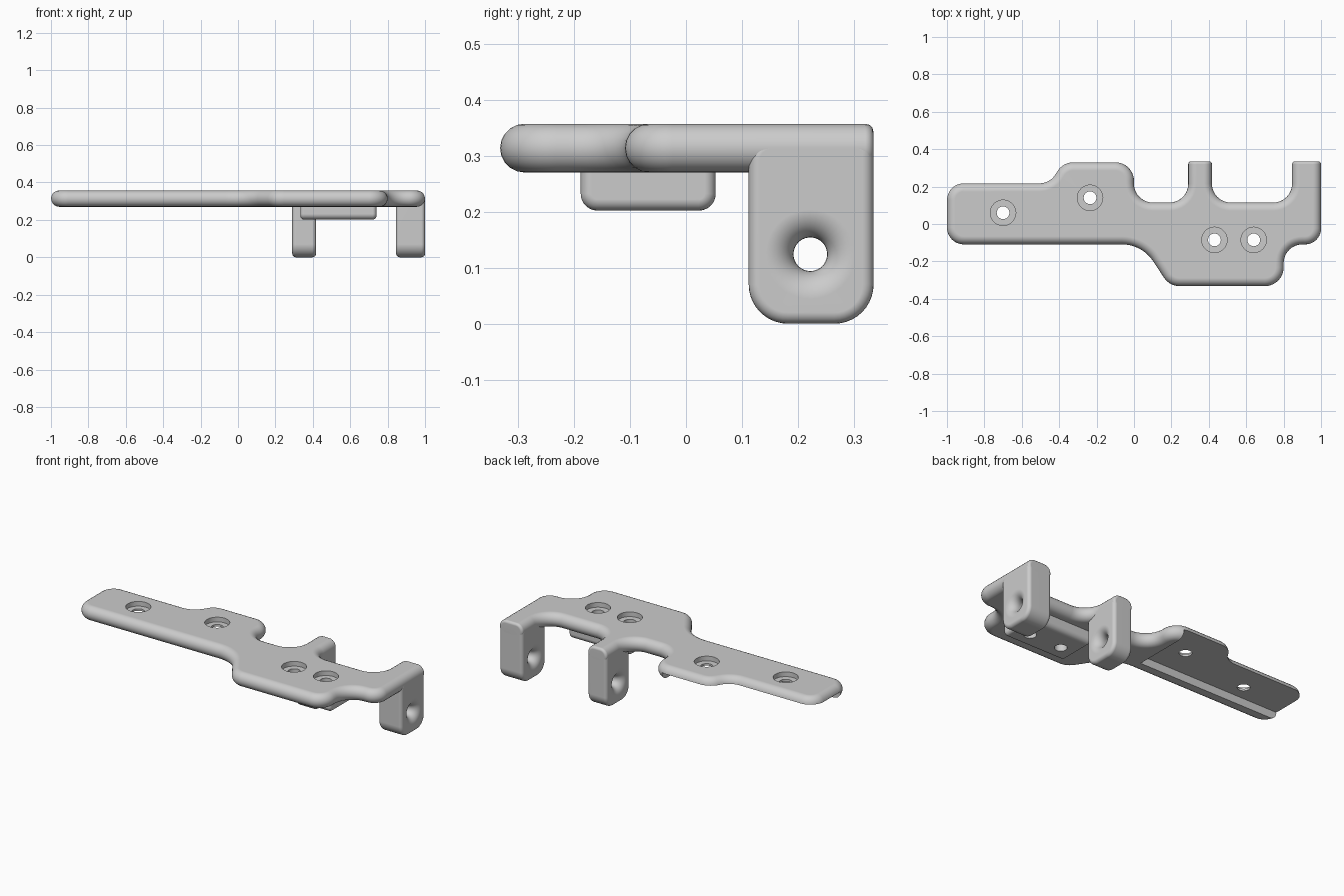
import bpy, bmesh
from math import sin, cos, pi
from mathutils import Vector, Matrix

if "Cube" in bpy.data.objects:
    bpy.data.objects.remove(bpy.data.objects["Cube"])

GREY = (0.6, 0.6, 0.6, 1)
grey = bpy.data.materials.new("plain_grey")
grey.use_nodes = True
grey.diffuse_color = GREY
grey.node_tree.nodes["Principled BSDF"].inputs["Base Color"].default_value = GREY

TOP, ROUND, BACK = 0.357, 0.0435, 0.335      # plate top, edge radius, rear end


def outline(corners, inset, seg=10):
    """Polygon of (u, v, fillet radius) corners, offset inwards."""
    pts = []
    for i, (u, v, r) in enumerate(corners):
        p = Vector((u, v))
        d0 = (p - Vector(corners[i - 1][:2])).normalized()
        d1 = (Vector(corners[(i + 1) % len(corners)][:2]) - p).normalized()
        n0, n1 = Vector((-d0.y, d0.x)), Vector((-d1.y, d1.x))
        turn = -d0.angle_signed(d1)
        side = 1 if turn > 0 else -1
        centre = p + (n0 + n1) / (1 + n0.dot(n1)) * r * side
        for k in range(seg + 1):
            n = Matrix.Rotation(turn * k / seg, 2) @ n0
            pts.append(centre + n * (inset - side * r))
    return pts


def make_object(name, bm):
    bmesh.ops.recalc_face_normals(bm, faces=bm.faces)
    me = bpy.data.meshes.new(name)
    bm.to_mesh(me)
    bm.free()
    me.materials.append(grey)
    ob = bpy.data.objects.new(name, me)
    bpy.context.collection.objects.link(ob)
    return ob


def skin(bm, rings):
    loops = [[bm.verts.new(co) for co in ring] for ring in rings]
    n = len(loops[0])
    for a, b in zip(loops, loops[1:]):
        for i in range(n):
            bm.faces.new((a[i], a[(i + 1) % n], b[(i + 1) % n], b[i]))
    bm.faces.new(loops[0][::-1])
    bm.faces.new(loops[-1])


def rounded_slab(name, corners, low, high, r, along_x, steps=5):
    """Extruded outline whose rims are rounded with radius r."""
    bm, rings = bmesh.new(), []
    full_round = high - low <= 2 * r + 1e-5
    for base, start in ((low + r, -steps), (high - r, 0)):
        for k in range(steps + 1):
            if full_round and start and k == steps:
                continue
            a = (start + k) * pi / 2 / steps
            w = base + r * sin(a)
            pts = outline(corners, r * (1 - cos(a)))
            rings.append([(w, p.x, p.y) if along_x else (p.x, p.y, w) for p in pts])
    skin(bm, rings)
    return make_object(name, bm)


def lathe(profile, origin, along_x=False, n=40):
    """Turned cutter from (position, radius) pairs."""
    bm, rings = bmesh.new(), []
    for w, r in profile:
        ring = []
        for i in range(n):
            c, s = r * cos(2 * pi * i / n), r * sin(2 * pi * i / n)
            ring.append(Vector(origin) + Vector((w, c, s) if along_x else (c, s, w)))
        rings.append(ring)
    skin(bm, rings)
    return make_object("cutter", bm)


def box(low, high):
    bm = bmesh.new()
    low, high = Vector(low), Vector(high)
    bmesh.ops.create_cube(bm, size=1)
    bmesh.ops.scale(bm, vec=high - low, verts=bm.verts)
    bmesh.ops.translate(bm, vec=(low + high) / 2, verts=bm.verts)
    return make_object("cutter", bm)


def cut(ob, cutter):
    cutter.hide_render = True
    mod = ob.modifiers.new("cut", 'BOOLEAN')
    mod.operation, mod.solver, mod.object = 'DIFFERENCE', 'EXACT', cutter
    bpy.context.view_layer.objects.active = ob
    bpy.ops.object.modifier_apply(modifier=mod.name)
    bpy.data.objects.remove(cutter)


def finish(ob):
    bpy.ops.object.select_all(action='DESELECT')
    ob.select_set(True)
    bpy.context.view_layer.objects.active = ob
    bpy.ops.object.shade_smooth_by_angle(angle=0.6)
    mod = ob.modifiers.new("even_shading", 'WEIGHTED_NORMAL')
    mod.keep_sharp = True


# Mounting plate, with two arms trimmed flat at the back
plate_corners = [
    (-1, -.109, .09), (.043, -.109, .2), (.19, -.332, .1), (.8, -.332, .1),
    (.8, -.109, .1), (1, -.109, .085), (1, .45, .06), (.845, .45, .06),
    (.845, .115, .1), (.417, .115, .1), (.417, .45, .06), (.29, .45, .06),
    (.29, .115, .1), (0, .115, .1), (0, .33, .1), (-.38, .33, .1),
    (-.45, .218, .1), (-1, .218, .09)]
plate = rounded_slab("mounting_plate", plate_corners, TOP - 2 * ROUND, TOP, ROUND, False)
cut(plate, box((.1, BACK, 0), (1.2, .6, .6)))

# Soften the trimmed arm ends
bm = bmesh.new()
bm.from_mesh(plate.data)
ends = [f for f in bm.faces if f.normal.y > .99 and abs(f.calc_center_median().y - BACK) < .001]
rim = [e for e in bm.edges if sum(f in ends for f in e.link_faces) == 1]
bmesh.ops.bevel(bm, geom=rim, offset=.015, segments=3, profile=.5, affect='EDGES')
bm.to_mesh(plate.data)
bm.free()

# Recess under the long end, leaving a lip along the front
cut(plate, box((-1.2, -.03, 0), (-.07, .6, .317)))

# Pad below the wide end
pad_corners = [(-.188, .202, .03), (.053, .202, .03), (.053, .3, .03), (-.188, .3, .03)]
pad = rounded_slab("lower_pad", pad_corners, .333, .74, .02, True)

# Counterbored screw holes
SEAT = TOP - .028
for x, y in ((-.7, .06), (-.235, .14), (.43, -.085), (.64, -.085)):
    bore = [(.1, .034), (SEAT, .034), (SEAT, .068), (TOP + .05, .068)]
    cut(plate, lathe(bore, (x, y, 0)))
    if x > 0:
        cut(pad, lathe([(.1, .034), (.4, .034)], (x, y, 0)))

# Hanging lugs with a flared cross hole
lug_corners = [(.112, 0, .07), (BACK, 0, .07), (BACK, .332, .03), (.112, .332, .04)]
lugs = []
for name, low, high in (("inner_lug", .29, .417), ("outer_lug", .845, 1)):
    lug = rounded_slab(name, lug_corners, low, high, .02, True)
    half, flare = (high - low) / 2, .05
    side = [(half - flare + flare * sin(k * pi / 16),
             .03 + flare * (1 - cos(k * pi / 16))) for k in range(9)]
    side.append((half + .02, .03 + flare))
    profile = [(-w, r) for w, r in reversed(side)] + side
    cut(lug, lathe(profile, ((low + high) / 2, .222, .124), True))
    lugs.append(lug)

for ob in [plate, pad] + lugs:
    finish(ob)
